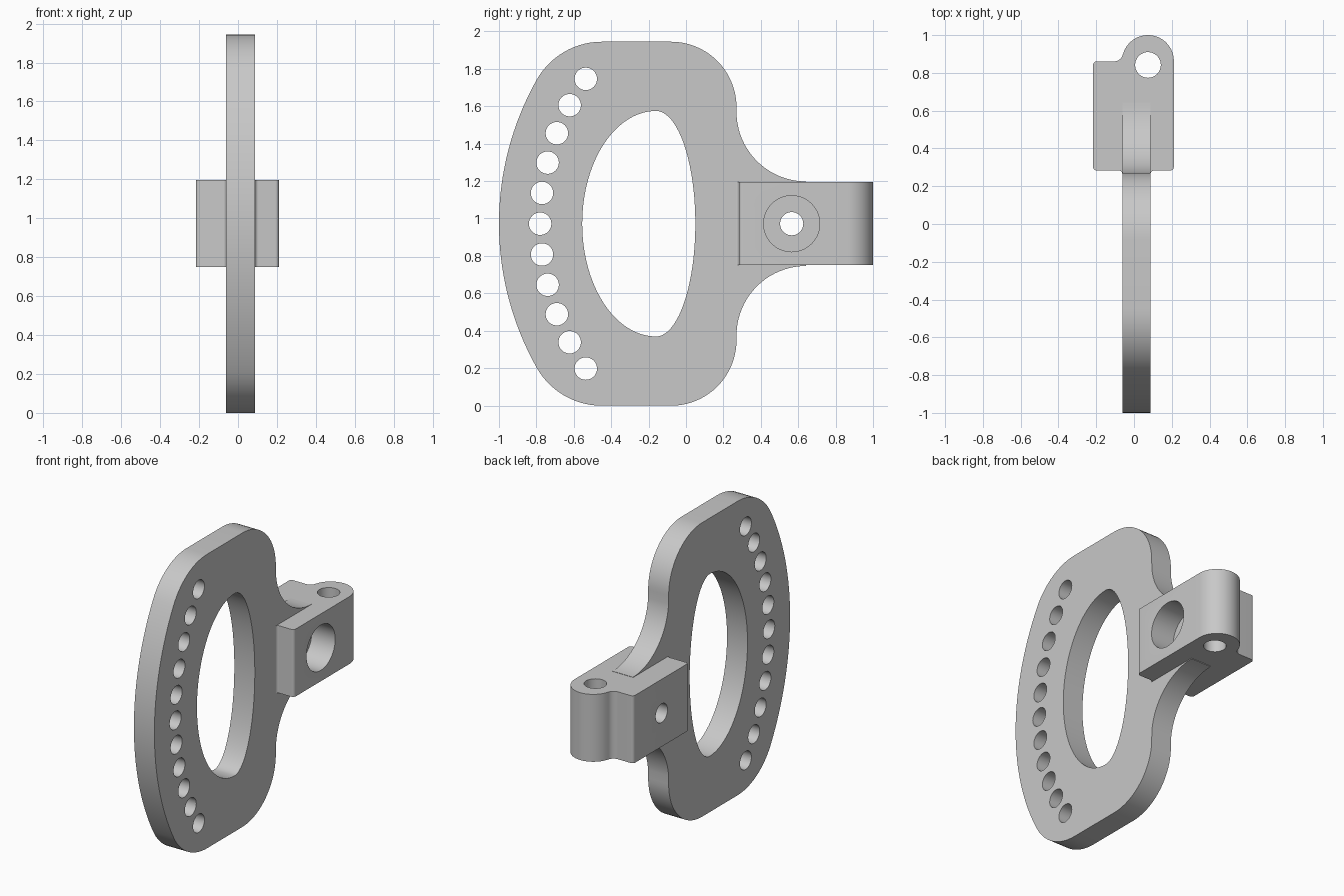
import bpy, bmesh
from math import sin, cos, radians, pi

cube = bpy.data.objects.get("Cube")
if cube:
    bpy.data.objects.remove(cube, do_unlink=True)

MID = 0.972            # height of the symmetry plane
PIVOT = 0.57           # y of the pivot axis

grey = bpy.data.materials.new("plain grey")
grey.use_nodes = True
grey.diffuse_color = (0.58, 0.58, 0.58, 1)
grey.node_tree.nodes["Principled BSDF"].inputs["Base Color"].default_value = (0.58, 0.58, 0.58, 1)


def arc(cu, cv, ru, start, end, steps, rv=None):
    """Points along a circular or elliptical arc, angles in degrees."""
    rv = ru if rv is None else rv
    angles = [radians(start + (end - start) * i / steps) for i in range(steps + 1)]
    return [(cu + ru * cos(a), cv + rv * sin(a)) for a in angles]


def circle(cu, cv, r, steps=40):
    return arc(cu, cv, r, 0, 360, steps)[:-1]


def prism(name, profiles, low, high, axis):
    """Extrude closed profiles: (y, z) along x, or (x, y) along z."""
    bm = bmesh.new()
    for pts in profiles:
        place = (lambda p: (low, *p)) if axis == "x" else (lambda p: (*p, low))
        face = bm.faces.new([bm.verts.new(place(p)) for p in pts])
        extruded = bmesh.ops.extrude_face_region(bm, geom=[face])["geom"]
        move = (high - low, 0, 0) if axis == "x" else (0, 0, high - low)
        bmesh.ops.translate(bm, vec=move, verts=[g for g in extruded if isinstance(g, bmesh.types.BMVert)])
    bmesh.ops.recalc_face_normals(bm, faces=bm.faces)
    mesh = bpy.data.meshes.new(name)
    bm.to_mesh(mesh)
    bm.free()
    mesh.materials.append(grey)
    obj = bpy.data.objects.new(name, mesh)
    bpy.context.collection.objects.link(obj)
    return obj


def finish(obj, cutters):
    """Apply the cuts, drop the cutters and smooth the curved walls."""
    bpy.ops.object.select_all(action="DESELECT")
    obj.select_set(True)
    bpy.context.view_layer.objects.active = obj
    for cutter in cutters:
        cutter.hide_render = True
        mod = obj.modifiers.new("cut", "BOOLEAN")
        mod.operation, mod.solver, mod.object = "DIFFERENCE", "EXACT", cutter
        bpy.ops.object.modifier_apply(modifier=mod.name)
        bpy.data.objects.remove(cutter, do_unlink=True)
    bpy.ops.object.shade_smooth_by_angle(angle=radians(30))


# Adjusting plate: upper half of the outline, then its mirror
upper = arc(PIVOT, 0, 1.57, 180, 150.7, 16)
upper += arc(-0.45, 0.573, 0.40, 150.7, 90, 14)[1:]
upper += arc(-0.08, 0.623, 0.35, 90, 0, 20)
upper += arc(0.642, 0.598, 0.372, 180, 270, 20)[1:]
outline = upper + [(y, -z) for y, z in reversed(upper[1:])]
outline = [(y, z + MID) for y, z in outline]
plate = prism("adjusting_plate", [outline], -0.062, 0.088, "x")

# Egg-shaped window, row of index holes and clearance around the pivot
window = arc(-0.16, MID, 0.21, -90, 90, 40, 0.603)
window += arc(-0.16, MID, 0.395, 90, 270, 40, 0.603)[1:-1]
holes = [circle(PIVOT - 1.35 * cos(radians(7 * i)), MID + 1.35 * sin(radians(7 * i)), 0.06)
         for i in range(-5, 6)]
holes += [window, circle(PIVOT - 0.005, MID, 0.17)]
finish(plate, [prism("plate_cutter", holes, -0.5, 0.5, "x")])

# Mounting block with rounded corners and a hinge boss at the back
block_outline = arc(-0.197, 0.303, 0.02, 180, 270, 6)
block_outline += arc(-0.079, 0.266, 0.017, 90, 0, 6)
block_outline += arc(0.105, 0.266, 0.017, 180, 90, 6)
block_outline += arc(0.191, 0.303, 0.02, 270, 360, 6)
block_outline += arc(0.074, 0.863, 0.137, 0, 165, 30)
block_outline += arc(-0.105, 0.908, 0.047, -12, -90, 8)
block_outline += arc(-0.197, 0.841, 0.02, 90, 180, 6)
block = prism("mounting_block", [block_outline], 0.75, 1.196, "z")

# Hinge pin hole, pivot hole and its counterbore on the left face
finish(block, [
    prism("pin_cutter", [circle(0.074, 0.842, 0.068)], 0.5, 1.5, "z"),
    prism("pivot_cutter", [circle(PIVOT - 0.005, MID, 0.062)], -0.5, 0.5, "x"),
    prism("counterbore_cutter", [circle(PIVOT - 0.005, MID, 0.15, 56)], 0.04, 0.5, "x"),
])
